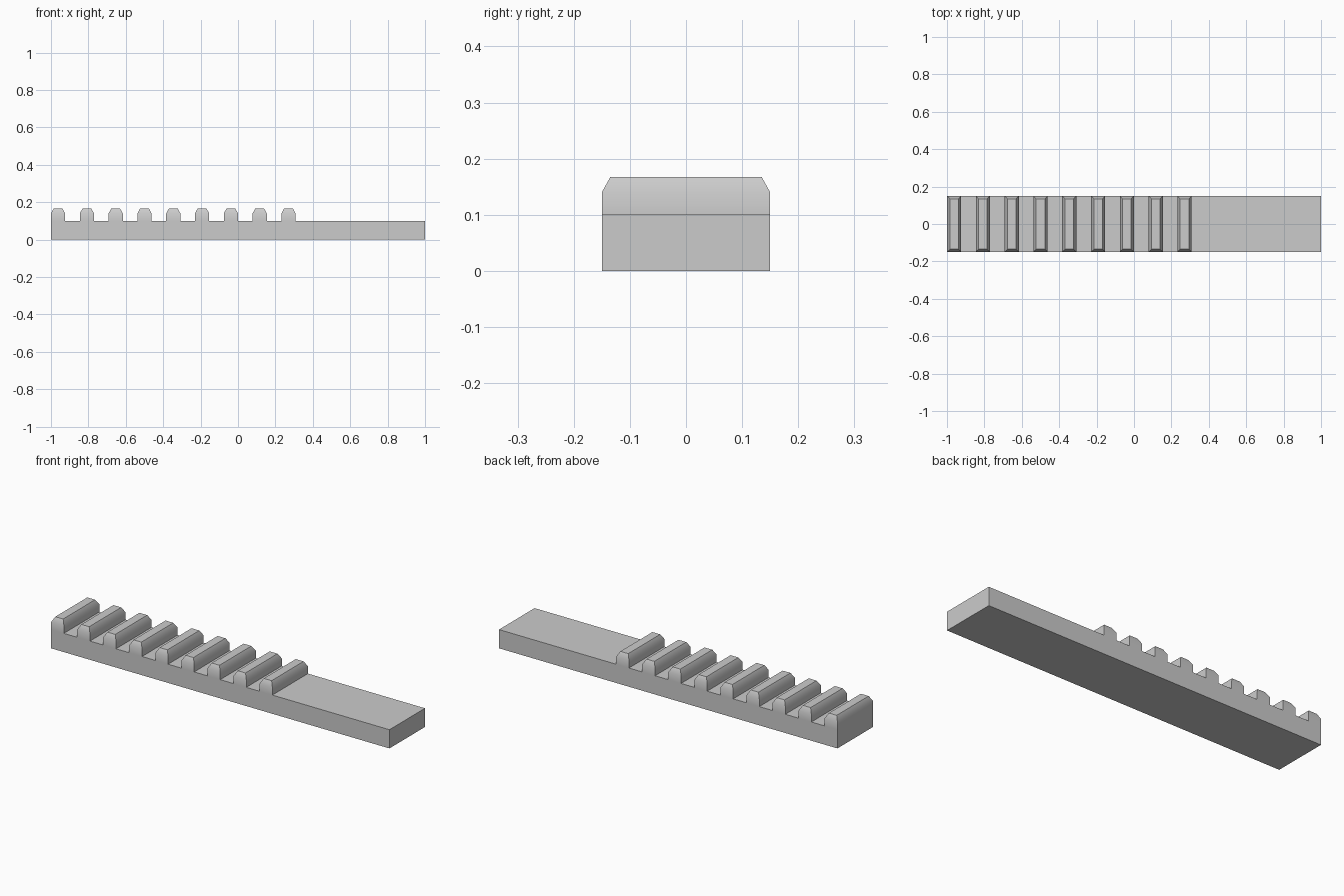
import bpy
import bmesh
from math import radians

if "Cube" in bpy.data.objects:
    bpy.data.objects.remove(bpy.data.objects["Cube"], do_unlink=True)

LENGTH, DEPTH, BASE_H = 2.0, 0.30, 0.10
TOOTH_W, TOOTH_COUNT, PITCH = 0.076, 9, 0.154
SHOULDER_Z, TOP_Z, INSET = 0.14, 0.167, 0.015

grey = bpy.data.materials.new("plain grey")
grey.use_nodes = True
colour = (0.6, 0.6, 0.6, 1)
grey.diffuse_color = colour
grey.node_tree.nodes["Principled BSDF"].inputs["Base Color"].default_value = colour


def lofted_block(name, x, width, rings):
    """Stack rectangles given as (height, inset) into a closed block."""
    bm = bmesh.new()
    loops = []
    for z, inset in rings:
        hx, hy = width / 2 - inset, DEPTH / 2 - inset
        corners = ((-hx, -hy), (hx, -hy), (hx, hy), (-hx, hy))
        loops.append([bm.verts.new((cx, cy, z)) for cx, cy in corners])
    for low, high in zip(loops, loops[1:]):
        for i in range(4):
            j = (i + 1) % 4
            bm.faces.new((low[i], low[j], high[j], high[i]))
    bm.faces.new(loops[0][::-1])
    bm.faces.new(loops[-1])
    mesh = bpy.data.meshes.new(name)
    bm.to_mesh(mesh)
    bm.free()
    mesh.materials.append(grey)
    obj = bpy.data.objects.new(name, mesh)
    obj.location.x = x
    bpy.context.collection.objects.link(obj)
    return obj


# Flat bar
lofted_block("base_bar", 0, LENGTH, [(0, 0), (BASE_H, 0)])

# Row of teeth with sloped shoulders, softly shaded below the flat top
for i in range(TOOTH_COUNT):
    x = -LENGTH / 2 + TOOTH_W / 2 + i * PITCH
    tooth = lofted_block(f"tooth_{i + 1}", x, TOOTH_W,
                         [(BASE_H, 0), (SHOULDER_Z, 0), (TOP_Z, INSET)])
    bpy.ops.object.select_all(action='DESELECT')
    tooth.select_set(True)
    bpy.context.view_layer.objects.active = tooth
    bpy.ops.object.shade_smooth_by_angle(angle=radians(40))
